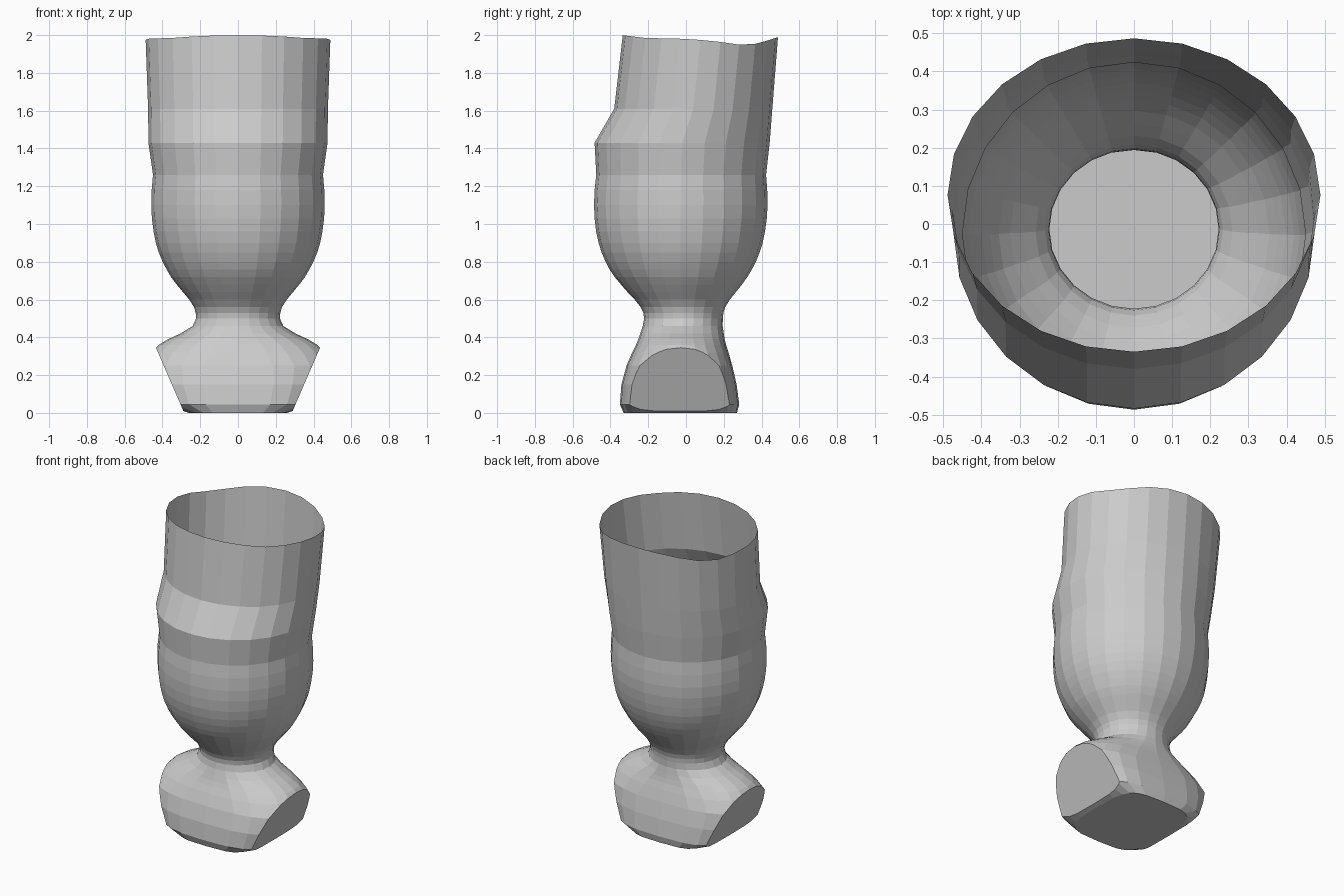
import bpy, bmesh, math
from mathutils import Vector

if "Cube" in bpy.data.objects:
    bpy.data.objects.remove(bpy.data.objects["Cube"])

N = 24


def ring(bm, z, rx, front, back, n=2.0, zfunc=None):
    """One superellipse cross-section; n=2 is an ellipse, larger is boxier."""
    cy, ry = (front + back) / 2, (back - front) / 2
    verts = []
    for i in range(N):
        a = 2 * math.pi * i / N
        c, s = math.cos(a), math.sin(a)
        x = rx * math.copysign(abs(c) ** (2 / n), c)
        y = cy + ry * math.copysign(abs(s) ** (2 / n), s)
        verts.append(bm.verts.new((x, y, zfunc(y) if zfunc else z)))
    return verts


def bridge(bm, lower, upper):
    for i in range(N):
        j = (i + 1) % N
        bm.faces.new((lower[i], lower[j], upper[j], upper[i]))


def finish(name, bm):
    me = bpy.data.meshes.new(name)
    bm.to_mesh(me)
    bm.free()
    ob = bpy.data.objects.new(name, me)
    bpy.context.collection.objects.link(ob)
    return ob


def rim_height(y):
    pts = [(-0.34, 2.0), (-0.22, 1.985), (0.0, 1.98), (0.14, 1.97),
           (0.30, 1.947), (0.38, 1.955), (0.49, 1.99)]
    for (y0, z0), (y1, z1) in zip(pts, pts[1:]):
        if y <= y1:
            return z0 + (z1 - z0) * (y - y0) / (y1 - y0)
    return pts[-1][1]


# Open bowl and collar: z, half width, front y, back y
bowl = [
    (0.50, 0.222, -0.222, 0.195), (0.53, 0.224, -0.226, 0.198),
    (0.56, 0.233, -0.240, 0.208), (0.60, 0.258, -0.272, 0.232),
    (0.64, 0.292, -0.310, 0.264), (0.68, 0.325, -0.345, 0.297),
    (0.72, 0.355, -0.378, 0.325), (0.76, 0.378, -0.405, 0.349),
    (0.80, 0.399, -0.426, 0.370), (0.85, 0.420, -0.447, 0.390),
    (0.90, 0.435, -0.463, 0.406), (0.96, 0.447, -0.476, 0.418),
    (1.03, 0.456, -0.484, 0.428), (1.10, 0.459, -0.487, 0.432),
    (1.18, 0.457, -0.484, 0.430), (1.26, 0.450, -0.475, 0.424),
    (1.43, 0.474, -0.484, 0.443), (1.61, 0.476, -0.380, 0.457),
]
bm = bmesh.new()
prev = None
for row in bowl:
    cur = ring(bm, *row)
    if prev:
        bridge(bm, prev, cur)
    prev = cur
bridge(bm, prev, ring(bm, 2.0, 0.489, -0.335, 0.487, 2.0, rim_height))
finish("vessel_wall", bm)

# Flared boxy foot, with the ends sliced off by slanted planes
foot = [
    (0.00, 0.26, -0.330, 0.270, 4.0), (0.045, 0.40, -0.350, 0.282, 3.2),
    (0.15, 0.46, -0.342, 0.268, 3.0), (0.25, 0.49, -0.315, 0.245, 2.8),
    (0.32, 0.46, -0.285, 0.225, 2.4), (0.36, 0.42, -0.265, 0.212, 2.2),
    (0.39, 0.37, -0.252, 0.205, 2.1), (0.42, 0.305, -0.242, 0.200, 2.0),
    (0.46, 0.240, -0.229, 0.194, 2.0), (0.50, 0.222, -0.222, 0.195, 2.0),
]
bm = bmesh.new()
prev = None
for row in foot:
    cur = ring(bm, *row)
    if prev:
        bridge(bm, prev, cur)
    else:
        bm.faces.new(cur[::-1])
    prev = cur
for side in (1, -1):
    geom = bm.verts[:] + bm.edges[:] + bm.faces[:]
    cut = bmesh.ops.bisect_plane(bm, geom=geom, dist=1e-5,
                                 plane_co=Vector((0.428 * side, 0, 0.33)),
                                 plane_no=Vector((0.30 * side, 0, -0.13)),
                                 clear_outer=True)
    edges = [e for e in cut["geom_cut"] if isinstance(e, bmesh.types.BMEdge)]
    bmesh.ops.edgeloop_fill(bm, edges=edges)
bmesh.ops.recalc_face_normals(bm, faces=bm.faces[:])
finish("foot", bm)
